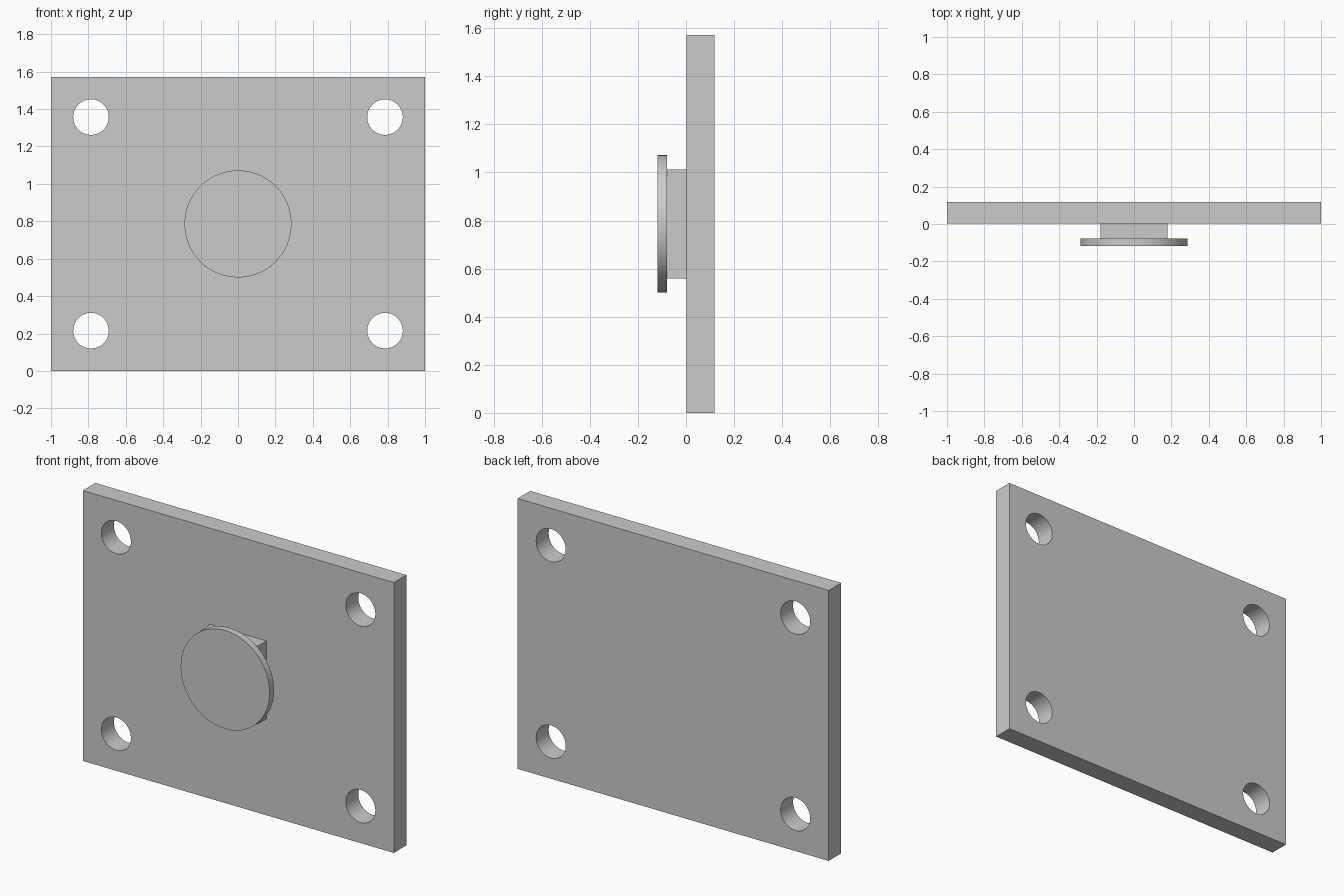
import bpy
import math

default_cube = bpy.data.objects.get("Cube")
if default_cube:
    bpy.data.objects.remove(default_cube, do_unlink=True)

WIDTH, HEIGHT = 2.0, 1.572
FRONT, BACK = 0.003, 0.118        # plate faces in y
DISC_FRONT, DISC_BACK = -0.118, -0.078
MID_Z = HEIGHT / 2

grey = bpy.data.materials.new("plain_grey")
grey.use_nodes = True
colour = (0.6, 0.6, 0.6, 1)
grey.diffuse_color = colour
grey.node_tree.nodes["Principled BSDF"].inputs["Base Color"].default_value = colour


def finish(name):
    obj = bpy.context.object
    obj.name = name
    bpy.ops.object.transform_apply(location=False, rotation=True, scale=True)
    obj.data.materials.append(grey)
    return obj


def block(name, width, height, y0, y1):
    bpy.ops.mesh.primitive_cube_add(size=1, location=(0, (y0 + y1) / 2, MID_Z))
    bpy.context.object.scale = (width, y1 - y0, height)
    return finish(name)


def cylinder(name, radius, x, z, y0, y1):
    bpy.ops.mesh.primitive_cylinder_add(
        vertices=96, radius=radius, depth=y1 - y0,
        location=(x, (y0 + y1) / 2, z), rotation=(math.pi / 2, 0, 0))
    return finish(name)


def smooth(obj):
    bpy.ops.object.select_all(action='DESELECT')
    obj.select_set(True)
    bpy.context.view_layer.objects.active = obj
    bpy.ops.object.shade_smooth_by_angle(angle=math.radians(30))


# Mounting plate with four bolt holes
plate = block("mounting_plate", WIDTH, HEIGHT, FRONT, BACK)
for x in (-0.786, 0.786):
    for dz in (-0.571, 0.571):
        cutter = cylinder("hole_cutter", 0.095, x, MID_Z + dz, FRONT - 0.1, BACK + 0.1)
        cut = plate.modifiers.new("bolt_hole", 'BOOLEAN')
        cut.operation = 'DIFFERENCE'
        cut.solver = 'EXACT'
        cut.object = cutter
        bpy.context.view_layer.objects.active = plate
        bpy.ops.object.modifier_apply(modifier=cut.name)
        bpy.data.objects.remove(cutter, do_unlink=True)
smooth(plate)

# Rectangular neck carrying the round head
block("neck_block", 0.36, 0.454, DISC_BACK, FRONT)
smooth(cylinder("round_head", 0.286, 0, MID_Z, DISC_FRONT, DISC_BACK))
